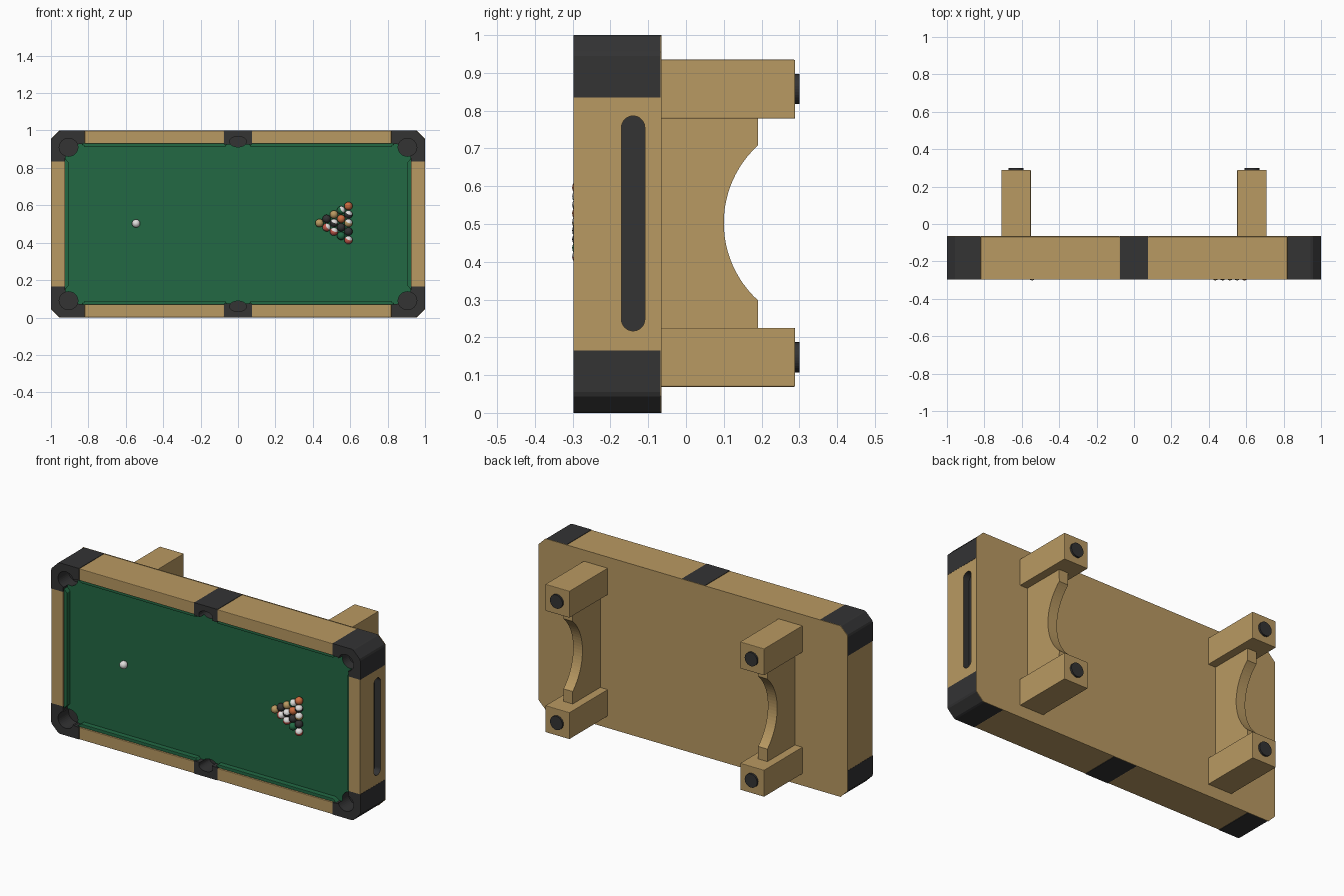
import bpy, bmesh, math
from mathutils import Matrix, Vector

if "Cube" in bpy.data.objects:
    bpy.data.objects.remove(bpy.data.objects["Cube"])


def material(name, r, g, b):
    m = bpy.data.materials.new(name)
    m.diffuse_color = (r, g, b, 1)
    m.use_nodes = True
    m.node_tree.nodes["Principled BSDF"].inputs["Base Color"].default_value = m.diffuse_color
    return m


WOOD = material("wood", 0.485, 0.32, 0.122)
BLACK = material("black_plastic", 0.033, 0.033, 0.034)
FELT = material("green_felt", 0.016, 0.14, 0.057)
WHITE = material("ball_white", 0.75, 0.73, 0.72)
ORANGE = material("ball_orange", 0.6, 0.15, 0.05)
RED = material("ball_red", 0.55, 0.1, 0.07)

FRONT, BED, BACK = -0.298, -0.258, -0.065


def finish(bm, name, mats):
    bmesh.ops.recalc_face_normals(bm, faces=bm.faces)
    me = bpy.data.meshes.new(name)
    bm.to_mesh(me)
    bm.free()
    for m in mats:
        me.materials.append(m)
    ob = bpy.data.objects.new(name, me)
    bpy.context.collection.objects.link(ob)
    return ob


def add_prism(bm, pts, axis, lo, hi):
    """Extrude a 2D outline: axis 'y' takes (x, z) points, axis 'x' takes (y, z)."""
    def place(p, h):
        return (p[0], h, p[1]) if axis == 'y' else (h, p[0], p[1])
    a = [bm.verts.new(place(p, lo)) for p in pts]
    b = [bm.verts.new(place(p, hi)) for p in pts]
    bm.faces.new(a)
    bm.faces.new(b[::-1])
    for i in range(len(pts)):
        j = (i + 1) % len(pts)
        bm.faces.new((a[i], b[i], b[j], a[j]))


def prism(name, pts, axis, lo, hi, mat, bevel=0):
    bm = bmesh.new()
    add_prism(bm, pts, axis, lo, hi)
    ob = finish(bm, name, [mat])
    if bevel:
        mod = ob.modifiers.new("soft_edges", 'BEVEL')
        mod.width, mod.segments = bevel, 2
    return ob


def rect(x0, x1, z0, z1):
    return [(x0, z0), (x1, z0), (x1, z1), (x0, z1)]


def ellipse(cx, cz, rx, rz, n=32):
    return [(cx + rx * math.cos(2 * math.pi * i / n),
             cz + rz * math.sin(2 * math.pi * i / n)) for i in range(n)]


def cut(ob, cutter):
    mod = ob.modifiers.new("cut", 'BOOLEAN')
    mod.operation, mod.solver, mod.object = 'DIFFERENCE', 'EXACT', cutter
    mod.material_mode = 'TRANSFER'
    bpy.context.view_layer.objects.active = ob
    bpy.ops.object.modifier_apply(modifier=mod.name)


# pocket and ball return cutters
bm = bmesh.new()
for s in (-1, 1):
    for t in (-1, 1):
        add_prism(bm, ellipse(s * 0.906, 0.5 + t * 0.41, 0.05, 0.048), 'y', -0.4, -0.2)
    add_prism(bm, ellipse(0, 0.5 + s * 0.44, 0.045, 0.028), 'y', -0.4, -0.2)
pocket_cutter = finish(bm, "pocket_cutter", [BLACK])
slot = []
for i in range(17):
    a = math.pi * i / 16
    slot.append((-0.14 + 0.031 * math.cos(a), 0.755 + 0.031 * math.sin(a)))
slot += [(y, 1.003 - z) for y, z in slot[::-1]]
slot_cutter = prism("slot_cutter", slot, 'x', 0.96, 1.1, BLACK)

# playing bed and back panel
bed = prism("felt_bed", rect(-0.927, 0.927, 0.068, 0.932), 'y', BED, -0.075, FELT)
cut(bed, pocket_cutter)
c = 0.045
prism("back_panel", [(-1 + c, 0), (1 - c, 0), (1, c), (1, 1 - c), (1 - c, 1),
                     (-1 + c, 1), (-1, 1 - c), (-1, c)], 'y', BACK - 0.003, BACK, WOOD)

# black corner castings, one per corner, with rounded outer chamfers
corner = [(0, 0.055), (0.004, 0.044), (0.044, 0.004), (0.055, 0), (0.18, 0), (0.18, 0.07),
          (0.148, 0.072), (0.077, 0.14), (0.075, 0.165), (0, 0.165)]
for s in (-1, 1):
    for t in (-1, 1):
        pts = [(s * (1 - a), 0.5 + t * (0.5 - b)) for a, b in corner]
        ob = prism("corner_casting", pts, 'y', FRONT, BACK - 0.003, BLACK)
        cut(ob, pocket_cutter)

# long rails, middle pocket castings and long cushions
for t in (-1, 1):
    def z(d):
        return 0.5 + t * d
    ob = prism("middle_casting", rect(-0.075, 0.075, z(0.425), z(0.5)), 'y',
               FRONT, BACK - 0.003, BLACK)
    cut(ob, pocket_cutter)
    for s in (-1, 1):
        prism("long_rail", rect(s * 0.075, s * 0.82, z(0.43), z(0.499)), 'y',
              FRONT, BACK - 0.003, WOOD, 0.003)
        prism("long_cushion", [(s * 0.055, z(0.431)), (s * 0.84, z(0.431)),
                               (s * 0.815, z(0.412)), (s * 0.07, z(0.412))], 'y',
              -0.288, BED + 0.005, FELT, 0.002)

# end rails and end cushions
for s in (-1, 1):
    rail = prism("end_rail", rect(s * 0.925, s * 0.999, 0.165, 0.835), 'y',
                 FRONT, BACK - 0.003, WOOD)
    if s > 0:
        cut(rail, slot_cutter)
    prism("end_cushion", [(s * 0.926, 0.148), (s * 0.926, 0.852),
                          (s * 0.906, 0.83), (s * 0.906, 0.17)], 'y',
          -0.288, BED + 0.005, FELT, 0.002)

for cutter in (pocket_cutter, slot_cutter):
    bpy.data.objects.remove(cutter)

# legs, round feet and arched braces
half = math.asin(0.205 / 0.278)
arch = [(0.378 - 0.278 * math.cos(a), 0.503 + 0.278 * math.sin(a))
        for a in (-half + 2 * half * i / 24 for i in range(25))]
for s in (-1, 1):
    x = s * 0.63
    for t in (-1, 1):
        zc = 0.502 + t * 0.355
        prism("leg", rect(x - 0.078, x + 0.078, zc - 0.078, zc + 0.078), 'y',
              BACK - 0.002, 0.289, WOOD, 0.003)
        foot = prism("foot", ellipse(x, zc, 0.04, 0.04), 'y', 0.28, 0.30, BLACK)
    prism("arched_brace", [(BACK - 0.002, 0.22), (0.19, 0.22)] + arch +
          [(0.19, 0.785), (BACK - 0.002, 0.785)], 'x', x - 0.03, x + 0.03, WOOD)


# balls: solid, or white with a coloured band
def ball(name, x, z, mat, striped=False):
    r = 0.0222
    bm = bmesh.new()
    bmesh.ops.create_uvsphere(bm, u_segments=20, v_segments=12, radius=r)
    for f in bm.faces:
        f.smooth = True
        if striped and abs(f.calc_center_median().z) > 0.55 * r:
            f.material_index = 1
    ob = finish(bm, name, [mat, WHITE])
    ob.location = (x, BED - r + 0.001, z)
    ob.rotation_euler = (0.5, 0.4 * (x * 37 % 3), 0)


ball("cue_ball", -0.545, 0.503, WHITE)
rack = [[(WOOD, 0)],
        [(RED, 1), (BLACK, 0)],
        [(RED, 1), (BLACK, 1), (WOOD, 0)],
        [(FELT, 0), (BLACK, 0), (ORANGE, 0), (FELT, 1)],
        [(RED, 1), (BLACK, 0), (WOOD, 1), (BLACK, 1), (ORANGE, 0)]]
for i, row in enumerate(rack):
    for j, (mat, striped) in enumerate(row):
        ball("racked_ball", 0.435 + i * 0.0388, 0.505 + (j - i / 2) * 0.0455, mat, striped)
